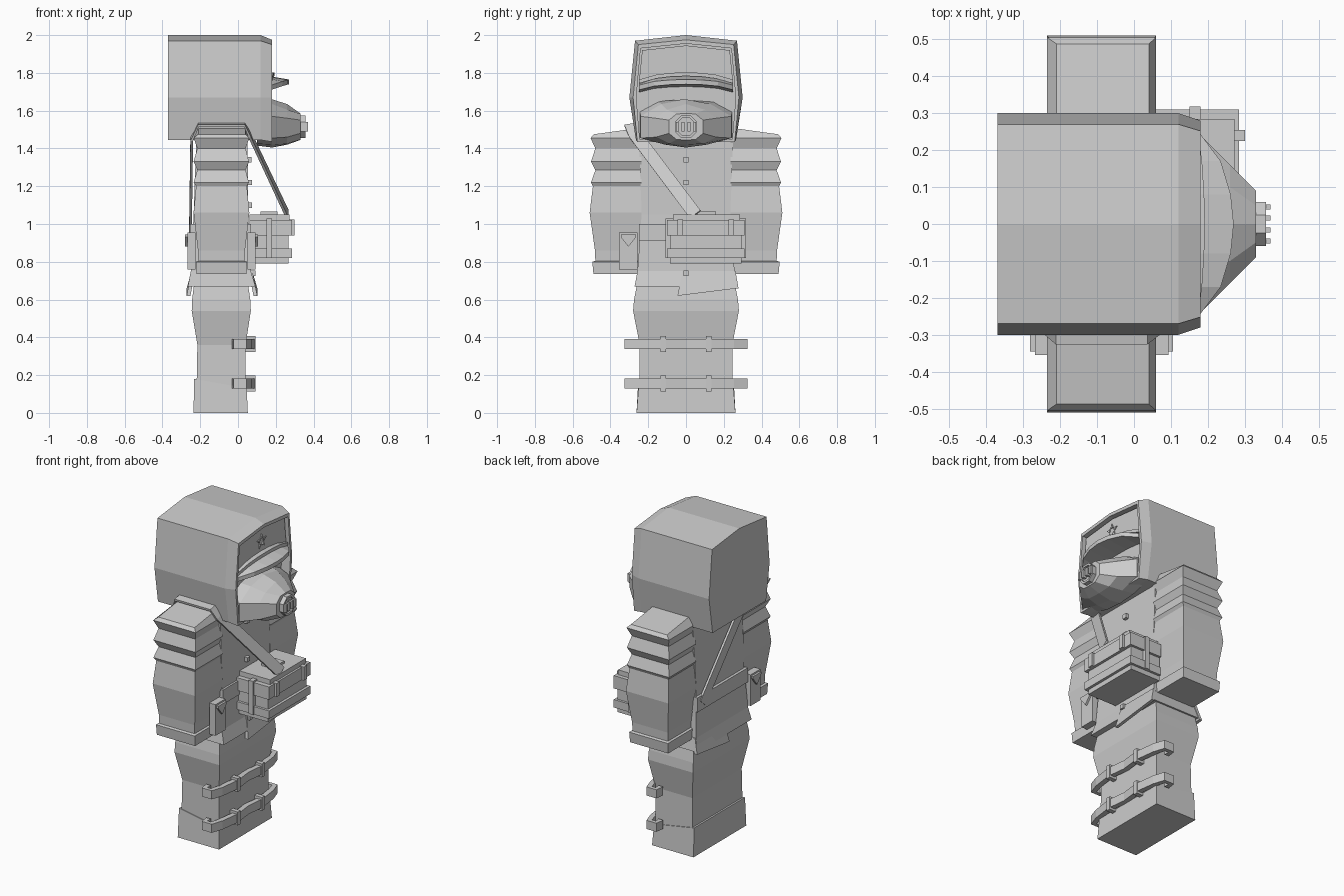
import bpy, bmesh, math
from mathutils import Vector as V

grey = bpy.data.materials.new("plain grey")
grey.diffuse_color = (0.6, 0.6, 0.6, 1)


def loft(name, rings):
    """Skin a list of equal-length point rings and cap both ends."""
    bm = bmesh.new()
    vs = [[bm.verts.new(p) for p in r] for r in rings]
    n = len(rings[0])
    for a, b in zip(vs, vs[1:]):
        for i in range(n):
            j = (i + 1) % n
            bm.faces.new((a[i], a[j], b[j], b[i]))
    bm.faces.new(vs[0][::-1])
    bm.faces.new(vs[-1])
    bmesh.ops.recalc_face_normals(bm, faces=bm.faces)
    me = bpy.data.meshes.new(name)
    bm.to_mesh(me)
    bm.free()
    me.materials.append(grey)
    ob = bpy.data.objects.new(name, me)
    bpy.context.collection.objects.link(ob)
    return ob


def rect(x0, x1, y0, y1, z, dz=0):
    return [(x0, y0, z + dz), (x1, y0, z + dz), (x1, y1, z), (x0, y1, z)]


def box(name, x0, x1, y0, y1, z0, z1):
    return loft(name, [rect(x0, x1, y0, y1, z0), rect(x0, x1, y0, y1, z1)])


def section(x, half):
    """Mirror a half outline of (y, z) points, both ends on y = 0 or open at the bottom."""
    other = [(-y, z) for y, z in reversed(half) if y > 0]
    return [(x, y, z) for y, z in half + other]


def ribbon(name, path, widths, t):
    rings = []
    for i, p in enumerate(path):
        p, w = V(p), V(widths[i])
        tan = V(path[min(i + 1, len(path) - 1)]) - V(path[max(i - 1, 0)])
        n = tan.cross(w).normalized() * t
        rings.append([p + w + n, p + w - n, p - w - n, p - w + n])
    return loft(name, rings)


# Legs with flared trousers, and boots with a sloping top
loft("legs", [rect(a, b, -w, w, z) for z, a, b, w in [
    (0.10, -0.22, 0.04, 0.248), (0.36, -0.215, 0.04, 0.245),
    (0.54, -0.245, 0.068, 0.28), (0.60, -0.243, 0.065, 0.275), (0.70, -0.23, 0.05, 0.255)]])
loft("boots", [rect(-0.235, 0.052, -0.262, 0.262, 0),
               [(-0.233, -0.252, 0.18), (0.046, -0.252, 0.13), (0.046, 0.252, 0.13), (-0.233, 0.252, 0.18)]])

# Two shin straps wrapping round the front, with loops
half = [(-0.015, 0.27), (-0.012, 0.315), (0.035, 0.315), (0.055, 0.25), (0.072, 0.12)]
for z in (0.155, 0.365):
    path = [(x, y, z) for x, y in half] + [(0.058, 0, z)] + [(x, -y, z) for x, y in reversed(half)]
    ribbon("shin_strap", path, [(0, 0, 0.027)] * len(path), 0.016)
    for y in (-0.12, 0.12):
        box("strap_loop", 0.035, 0.092, y - 0.014, y + 0.014, z - 0.042, z + 0.042)

# Coat with a flared hem and overlapping flaps front and back
loft("coat", [rect(a, b, -w, w, z) for z, a, b, w in [
    (0.67, -0.265, 0.092, 0.272), (0.75, -0.25, 0.068, 0.257),
    (1.05, -0.235, 0.055, 0.235), (1.47, -0.22, 0.05, 0.25)]])
for name, xa, xb in (("front_flap", 0.102, 0.074), ("back_flap", -0.272, -0.255)):
    s = 0.02 if xa > 0 else -0.02
    loft(name, [[(x, -0.045, 0.62), (x, 0.278, 0.66), (x - s * 1.3, 0.262, 0.75), (x - s * 1.3, -0.02, 0.75)]
                for x in (xa, xa - s)])
for z, x in ((1.34, 0.052), (1.22, 0.053), (1.10, 0.055), (0.74, 0.072)):
    box("button", x - 0.01, x + 0.02, -0.014, 0.014, z - 0.014, z + 0.014)
box("belt", -0.255, 0.07, -0.25, 0.25, 0.91, 1.0)

# Arms: stacked fabric folds, mirrored
arm = [(0.735, -0.22, 0.045, 0.49), (0.80, -0.222, 0.047, 0.496), (0.805, -0.21, 0.035, 0.48),
       (0.86, -0.212, 0.037, 0.482), (1.06, -0.235, 0.06, 0.51), (1.20, -0.222, 0.047, 0.493),
       (1.22, -0.235, 0.058, 0.503), (1.285, -0.215, 0.04, 0.48), (1.33, -0.235, 0.058, 0.503),
       (1.40, -0.215, 0.04, 0.48), (1.455, -0.235, 0.06, 0.505), (1.475, -0.21, 0.04, 0.488)]
for s, side in ((1, "left"), (-1, "right")):
    loft(side + "_arm", [[(x, s * y, zz) for x, y, zz in rect(a, b, 0.235, w, z, 0.035 if z > 1.46 else 0)]
                         for z, a, b, w in arm])

# Pouches on the belt, front and back
for s, x in ((1, 0.05), (-1, -0.225)):
    a, b, c = x, x + s * 0.043, x + s * 0.056
    box("pouch", min(a, b), max(a, b), -0.355, -0.258, 0.76, 0.955)
    loft("pouch_flap", [[(q, -0.345, 0.945), (q, -0.265, 0.945), (q, -0.265, 0.93), (q, -0.305, 0.88),
                         (q, -0.345, 0.93)] for q in (a, c)])

# Slatted chest box
box("crate_body", 0.06, 0.268, -0.085, 0.295, 0.79, 1.01)
box("crate_lid", 0.06, 0.272, -0.07, 0.285, 1.0, 1.05)
box("crate_upper_slat", 0.06, 0.285, -0.10, 0.31, 0.94, 1.02)
box("crate_lower_slat", 0.06, 0.285, -0.10, 0.31, 0.82, 0.87)
box("crate_side_band", 0.15, 0.18, -0.108, 0.318, 0.82, 1.03)
for y in (-0.03, 0.24):
    box("crate_latch", 0.26, 0.30, y - 0.015, y + 0.015, 0.94, 1.025)
box("crate_handle", 0.12, 0.21, 0.06, 0.16, 1.04, 1.065)

# Shoulder strap from the crate, over the right shoulder and down the back
ribbon("shoulder_strap",
       [(0.262, 0.05, 1.05), (0.062, -0.27, 1.475), (0.035, -0.29, 1.525), (-0.21, -0.29, 1.525),
        (-0.245, -0.265, 1.46), (-0.252, 0.2, 0.95)],
       [(0, 0.028, 0.021), (0, 0.03, 0.016), (0, 0.035, 0.006), (0, 0.035, 0.006),
        (0, 0.026, 0.02), (0, 0.025, 0.023)], 0.007)

# Hood with bevelled rim and recessed opening
outer = [(0, 2.0), (0.27, 1.97), (0.30, 1.67), (0.265, 1.445)]
rim = [(0, 1.975), (0.252, 1.95), (0.28, 1.67), (0.258, 1.435)]
inner = [(0, 1.955), (0.24, 1.93), (0.263, 1.67), (0.245, 1.45)]
loft("hood", [section(-0.37, outer), section(0.12, outer), section(0.18, rim),
              section(0.18, inner), section(0.12, inner)])

# Cap front, cap band and curved peak
cap = [(0, 1.945), (0.232, 1.92), (0.25, 1.74), (0, 1.79)]
loft("cap_front", [section(0.11, cap), section(0.16, cap)])


def brow(name, pts, thick, lift):
    full = pts + [(x, -y, z) for x, y, z in reversed(pts[:-1])]
    loft(name, [[(0.12, y, z + lift), (x, y, z), (x, y, z - thick), (0.12, y, z - thick - lift * 0.5)]
                for x, y, z in full])


brow("cap_peak", [(0.175, 0.25, 1.735), (0.235, 0.17, 1.755), (0.262, 0.08, 1.763), (0.27, 0, 1.765)], 0.025, 0.025)
brow("cap_band", [(0.175, 0.248, 1.765), (0.185, 0.16, 1.79), (0.19, 0.08, 1.80), (0.192, 0, 1.803)], 0.02, 0.0)

# Star badge made from five small points
for i in range(5):
    a = math.pi / 2 + i * math.tau / 5
    tri = [(0.046, a), (0.022, a + 0.5), (0.022, a - 0.5)]
    loft("badge_point", [[(x, r * math.cos(t), 1.865 + r * math.sin(t)) for r, t in tri]
                         for x in (0.155, 0.167)])

# Breathing mask with octagonal filter
loft("mask", [section(x, h) for x, h in [
    (0.10, [(0, 1.66), (0.15, 1.65), (0.246, 1.60), (0.246, 1.46), (0.12, 1.425), (0, 1.415)]),
    (0.18, [(0, 1.66), (0.13, 1.635), (0.24, 1.57), (0.24, 1.455), (0.11, 1.42), (0, 1.405)]),
    (0.26, [(0, 1.635), (0.10, 1.605), (0.16, 1.56), (0.16, 1.46), (0.09, 1.425), (0, 1.42)]),
    (0.33, [(0, 1.585), (0.05, 1.583), (0.09, 1.55), (0.09, 1.48), (0.05, 1.447), (0, 1.445)])]])


def octagon(x, r):
    return [(x, r * math.cos(k), 1.515 + r * math.sin(k))
            for k in (math.pi / 8 + i * math.pi / 4 for i in range(8))]


loft("mask_filter", [octagon(0.32, 0.064), octagon(0.357, 0.064), octagon(0.357, 0.05), octagon(0.345, 0.05)])
for y in (-0.046, -0.016, 0.016, 0.046):
    box("filter_rib", 0.34, 0.37, y - 0.007, y + 0.007, 1.49, 1.54)
